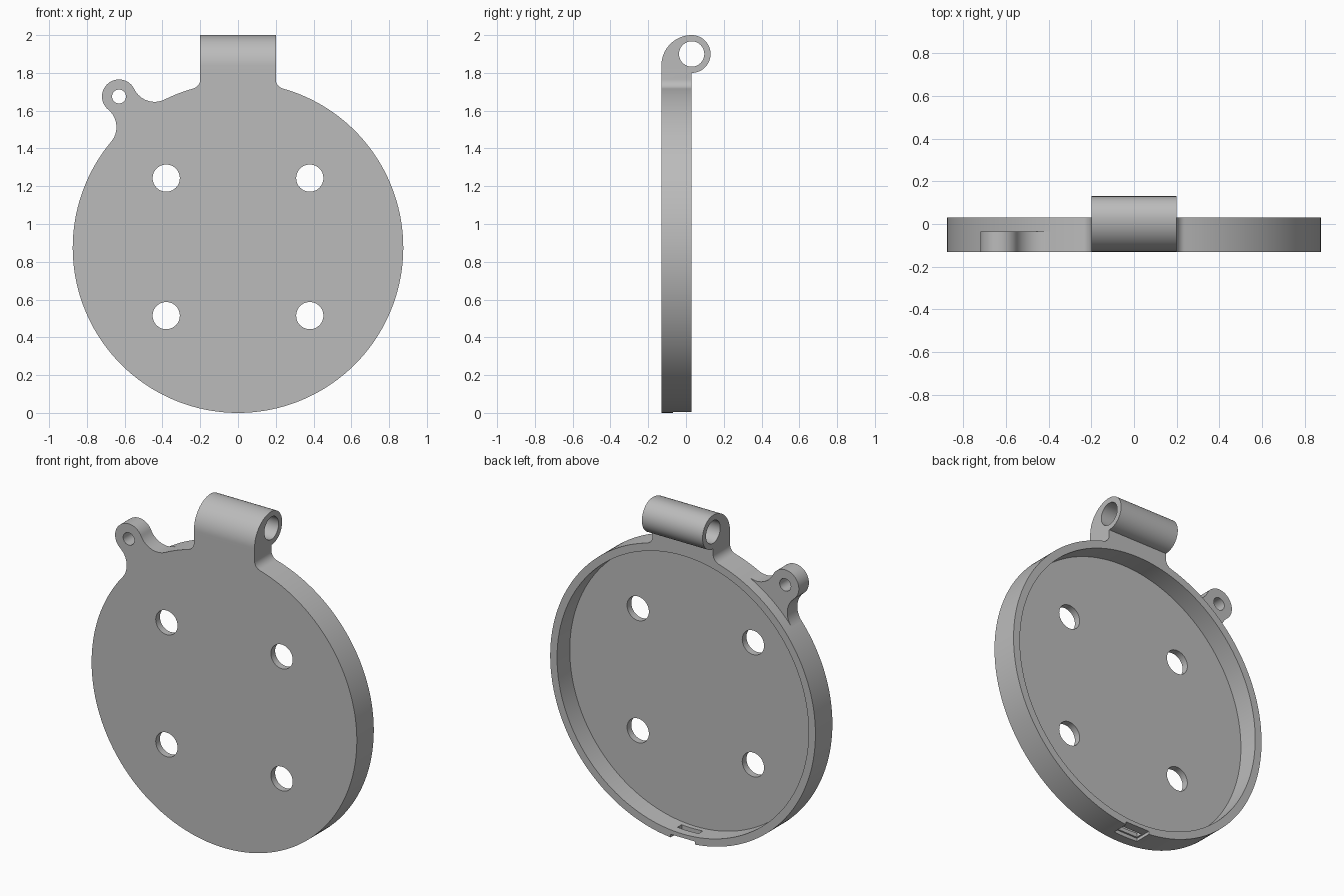
import bpy, bmesh
from math import sin, cos, radians, degrees, atan2, sqrt, hypot

if "Cube" in bpy.data.objects:
    bpy.data.objects.remove(bpy.data.objects["Cube"], do_unlink=True)

R = 0.875                  # plate radius, also its centre height
FRONT, BACK = -0.13, 0.03  # plate depth
PIN_Z = 1.90

grey = bpy.data.materials.new("plain grey")
grey.use_nodes = True
grey.diffuse_color = (0.5, 0.5, 0.5, 1)
grey.node_tree.nodes["Principled BSDF"].inputs["Base Color"].default_value = (0.5, 0.5, 0.5, 1)


def arc(cx, cy, r, start, end, n):
    angles = [radians(start + (end - start) * i / n) for i in range(n + 1)]
    return [(cx + r * cos(a), cy + r * sin(a)) for a in angles]


def circle(cx, cy, r, n=48):
    return arc(cx, cy, r, 0, 360, n)[:-1]


def mirrored(half):
    """Close a half outline whose first point may lie on the mirror line."""
    other = [(-x, y) for x, y in reversed(half) if abs(x) > 1e-5]
    return half + other


def prism(name, outline, lo, hi, axis="y"):
    bm = bmesh.new()
    place = (lambda p, d: (p[0], d, p[1])) if axis == "y" else (lambda p, d: (d, p[0], p[1]))
    face = bm.faces.new([bm.verts.new(place(p, lo)) for p in outline])
    moved = bmesh.ops.extrude_face_region(bm, geom=[face])["geom"]
    shift = (0, hi - lo, 0) if axis == "y" else (hi - lo, 0, 0)
    bmesh.ops.translate(bm, vec=shift, verts=[v for v in moved if isinstance(v, bmesh.types.BMVert)])
    bmesh.ops.recalc_face_normals(bm, faces=bm.faces)
    mesh = bpy.data.meshes.new(name)
    bm.to_mesh(mesh)
    bm.free()
    mesh.materials.append(grey)
    obj = bpy.data.objects.new(name, mesh)
    bpy.context.collection.objects.link(obj)
    return obj


def combine(target, tool, operation):
    tool.hide_render = True
    mod = target.modifiers.new(tool.name, "BOOLEAN")
    mod.operation, mod.solver, mod.object = operation, "EXACT", tool
    bpy.context.view_layer.objects.active = target
    bpy.ops.object.modifier_apply(modifier=mod.name)
    bpy.data.objects.remove(tool, do_unlink=True)


# Round plate with a filleted neck at the top
fillet = 0.05
fx = 0.2 + fillet
fz = sqrt((R + fillet) ** 2 - fx ** 2)
phi = degrees(atan2(fz, fx))
half = [(0.2, 1.82)]
half += arc(fx, R + fz, fillet, 180, 180 + phi, 10)
half += arc(0, R, R, phi, -90, 90)[1:]
cover = prism("round_cover", mirrored(half), FRONT, BACK)

# Hinge knuckle, rounded over the front and around the pin
knuckle = arc(BACK, PIN_Z, 0.1, -90, 90, 32) + arc(BACK, 1.84, 0.16, 90, 180, 24)[1:]
knuckle += [(FRONT, 1.76), (BACK, 1.76)]
combine(cover, prism("hinge_knuckle", knuckle, -0.2, 0.2, "x"), "UNION")

# Side lug, blended into the plate by two tangent arcs
lug_x, lug_z, lug_r, blend = -0.63, 1.675, 0.09, 0.12
dist = hypot(lug_x, lug_z - R)
v = ((R + blend) ** 2 - (lug_r + blend) ** 2 + dist ** 2) / (2 * dist)
u = sqrt((R + blend) ** 2 - v ** 2)
touch = degrees(atan2(v - dist, u))
half = arc(0, dist, lug_r, 90, touch, 20)
half += arc(u, v, blend, touch + 180, 180 + degrees(atan2(v, u)), 20)[1:]
half.append((half[-1][0] * 0.95, half[-1][1] * 0.95))
ca, sa = (lug_z - R) / dist, -lug_x / dist
lug = [(x * ca - y * sa, R + x * sa + y * ca) for x, y in mirrored(half)]
combine(cover, prism("side_lug", lug, FRONT, -0.035), "UNION")

# Hollow back and through holes
combine(cover, prism("back_recess", circle(0, R, 0.83, 180), -0.09, 0.2), "DIFFERENCE")
for x in (-0.38, 0.38):
    for z in (0.515, 1.243):
        combine(cover, prism("screw_hole", circle(x, z, 0.072), -0.3, 0.3), "DIFFERENCE")
combine(cover, prism("lug_hole", circle(lug_x, lug_z, 0.037, 32), -0.3, 0.3), "DIFFERENCE")
combine(cover, prism("pin_hole", circle(BACK, PIN_Z, 0.067), -0.3, 0.3, "x"), "DIFFERENCE")

# Catch at the bottom: outer notch and a slot through the rim
notch = [(-0.08, -0.1), (0.08, -0.1), (0.08, 0.022), (-0.08, 0.022)]
combine(cover, prism("catch_notch", notch, -0.07, 0.1), "DIFFERENCE")
slot = [(-0.07, -0.1), (0.07, -0.1), (0.07, 0.08), (-0.07, 0.08)]
combine(cover, prism("catch_slot", slot, -0.06, -0.02), "DIFFERENCE")

bpy.ops.object.select_all(action="DESELECT")
cover.select_set(True)
bpy.context.view_layer.objects.active = cover
bpy.ops.object.shade_smooth_by_angle(angle=radians(30))
